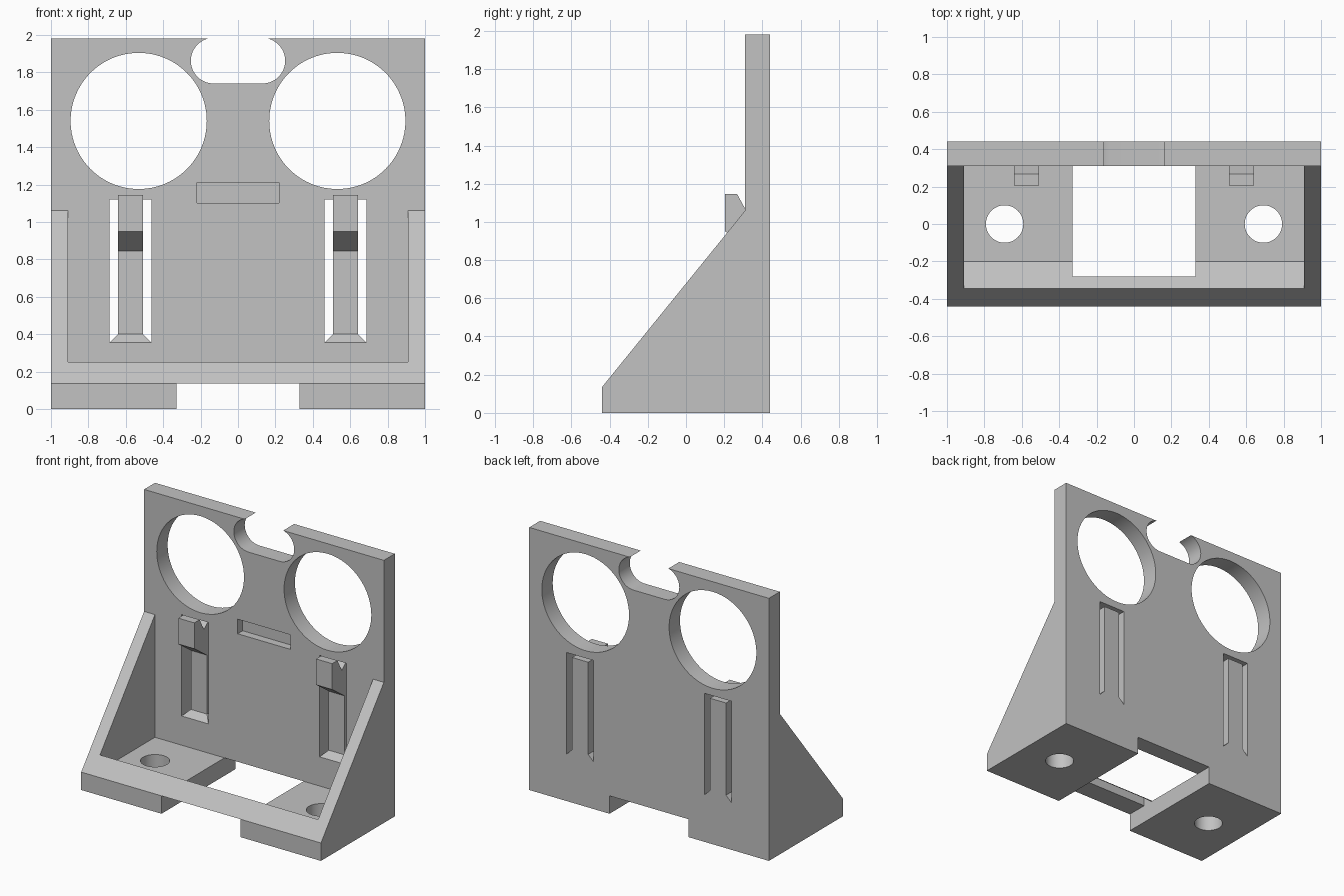
import bpy, bmesh, math
from mathutils import Vector

cube = bpy.data.objects.get("Cube")
if cube:
    bpy.data.objects.remove(cube, do_unlink=True)

# Single grey plastic material
GREY = (0.54, 0.54, 0.54, 1.0)
grey = bpy.data.materials.new("plain grey")
grey.use_nodes = True
grey.diffuse_color = GREY
grey.node_tree.nodes["Principled BSDF"].inputs["Base Color"].default_value = GREY


def add_object(name, bm):
    bmesh.ops.recalc_face_normals(bm, faces=bm.faces)
    mesh = bpy.data.meshes.new(name)
    bm.to_mesh(mesh)
    bm.free()
    mesh.materials.append(grey)
    obj = bpy.data.objects.new(name, mesh)
    bpy.context.collection.objects.link(obj)
    return obj


def prism(name, outline, axis, start, end):
    """Extrude a 2D outline along x, y or z between two positions."""
    place = {"x": lambda a, b: (start, a, b),
             "y": lambda a, b: (a, start, b),
             "z": lambda a, b: (a, b, start)}[axis]
    shift = Vector([(end - start) * (axis == k) for k in "xyz"])
    bm = bmesh.new()
    face = bm.faces.new([bm.verts.new(place(a, b)) for a, b in outline])
    extruded = bmesh.ops.extrude_face_region(bm, geom=[face])["geom"]
    moved = [g for g in extruded if isinstance(g, bmesh.types.BMVert)]
    bmesh.ops.translate(bm, verts=moved, vec=shift)
    return add_object(name, bm)


def rect(a0, a1, b0, b1):
    return [(a0, b0), (a1, b0), (a1, b1), (a0, b1)]


def arc(ca, cb, radius, start=0, sweep=360, steps=96):
    count = steps if sweep == 360 else steps + 1
    angles = [math.radians(start + sweep * i / steps) for i in range(count)]
    return [(ca + radius * math.cos(t), cb + radius * math.sin(t)) for t in angles]


def cut(target, cutters):
    bpy.context.view_layer.objects.active = target
    for cutter in cutters:
        cutter.hide_render = True
        mod = target.modifiers.new("cut", "BOOLEAN")
        mod.operation, mod.solver, mod.object = "DIFFERENCE", "EXACT", cutter
        bpy.ops.object.modifier_apply(modifier=mod.name)
        bpy.data.objects.remove(cutter, do_unlink=True)


def smooth(obj):
    bpy.ops.object.select_all(action="DESELECT")
    obj.select_set(True)
    bpy.context.view_layer.objects.active = obj
    bpy.ops.object.shade_smooth_by_angle(angle=math.radians(30))


FRONT, BACK, LIP = 0.31, 0.44, -0.44      # plate faces and front edge
TOP, FLOOR = 1.98, 0.135
GAP = 0.33                                # half width of the central opening
SLOT_X, SLOT_HALF, CLIP_HALF = 0.575, 0.112, 0.067
SLOT_LOW, SLOT_HIGH = 0.355, 1.12

# Upright plate with round windows, top notch, clip slots and shallow pocket
plate = prism("back_plate", rect(-1, 1, 0, TOP), "y", FRONT, BACK)
notch = arc(0.13, 1.862, 0.122, -90, 180, 32) + arc(-0.13, 1.862, 0.122, 90, 180, 32)
cutters = [
    prism("notch_cutter", notch, "y", 0.2, 0.6),
    prism("pocket_cutter", rect(-0.22, 0.22, 1.10, 1.21), "y", 0.2, FRONT + 0.06),
    prism("bottom_cutter", rect(-GAP, GAP, -0.1, FLOOR), "y", 0.2, 0.6),
]
for side in (-1, 1):
    x = side * SLOT_X
    cutters.append(prism("window_cutter", arc(side * 0.531, 1.54, 0.364), "y", 0.2, 0.6))
    cutters.append(prism("slot_cutter", rect(x - SLOT_HALF, x + SLOT_HALF, SLOT_LOW, SLOT_HIGH),
                         "y", 0.2, 0.6))
cut(plate, cutters)
smooth(plate)

# Floor with a raised sloping front lip, central opening and screw holes
base = prism("base_floor", [(LIP, 0), (LIP, FLOOR), (-0.345, 0.252), (-0.2, FLOOR),
                            (FRONT, FLOOR), (FRONT, 0)], "x", -0.91, 0.91)
cutters = [
    prism("opening_cutter", rect(-GAP, GAP, -0.28, 0.5), "z", -0.2, 0.5),
    prism("underside_cutter", rect(-GAP, GAP, -0.1, FLOOR), "y", -0.6, 0.5),
]
for side in (-1, 1):
    cutters.append(prism("screw_cutter", arc(side * 0.692, 0, 0.1, steps=64), "z", -0.2, 0.5))
cut(base, cutters)
smooth(base)

for side, label in ((1, "left"), (-1, "right")):
    # Triangular side wall
    prism(label + "_side_wall", [(LIP, 0), (LIP, FLOOR), (FRONT, 1.06), (FRONT, 0)],
          "x", side * 0.91, side)

    # Springy clip with a hooked top
    x = side * SLOT_X
    recess = FRONT + 0.045
    hook = [(BACK, SLOT_LOW + 0.045), (recess, SLOT_LOW + 0.045), (recess, 0.845), (0.205, 0.95),
            (0.205, 1.145), (0.268, 1.145), (0.32, 1.05), (0.37, 1.095), (BACK, 1.095)]
    prism(label + "_clip", hook, "x", x - CLIP_HALF, x + CLIP_HALF)

    # Chamfered foot joining the clip to the plate
    bm = bmesh.new()
    for s in (-1, 1):
        for y_low, y_high in ((FRONT, recess), (BACK, BACK)):
            bm.verts.new((x + s * SLOT_HALF, y_low, SLOT_LOW))
            bm.verts.new((x + s * CLIP_HALF, y_high, SLOT_LOW + 0.045))
    bmesh.ops.convex_hull(bm, input=bm.verts)
    add_object(label + "_clip_foot", bm)
